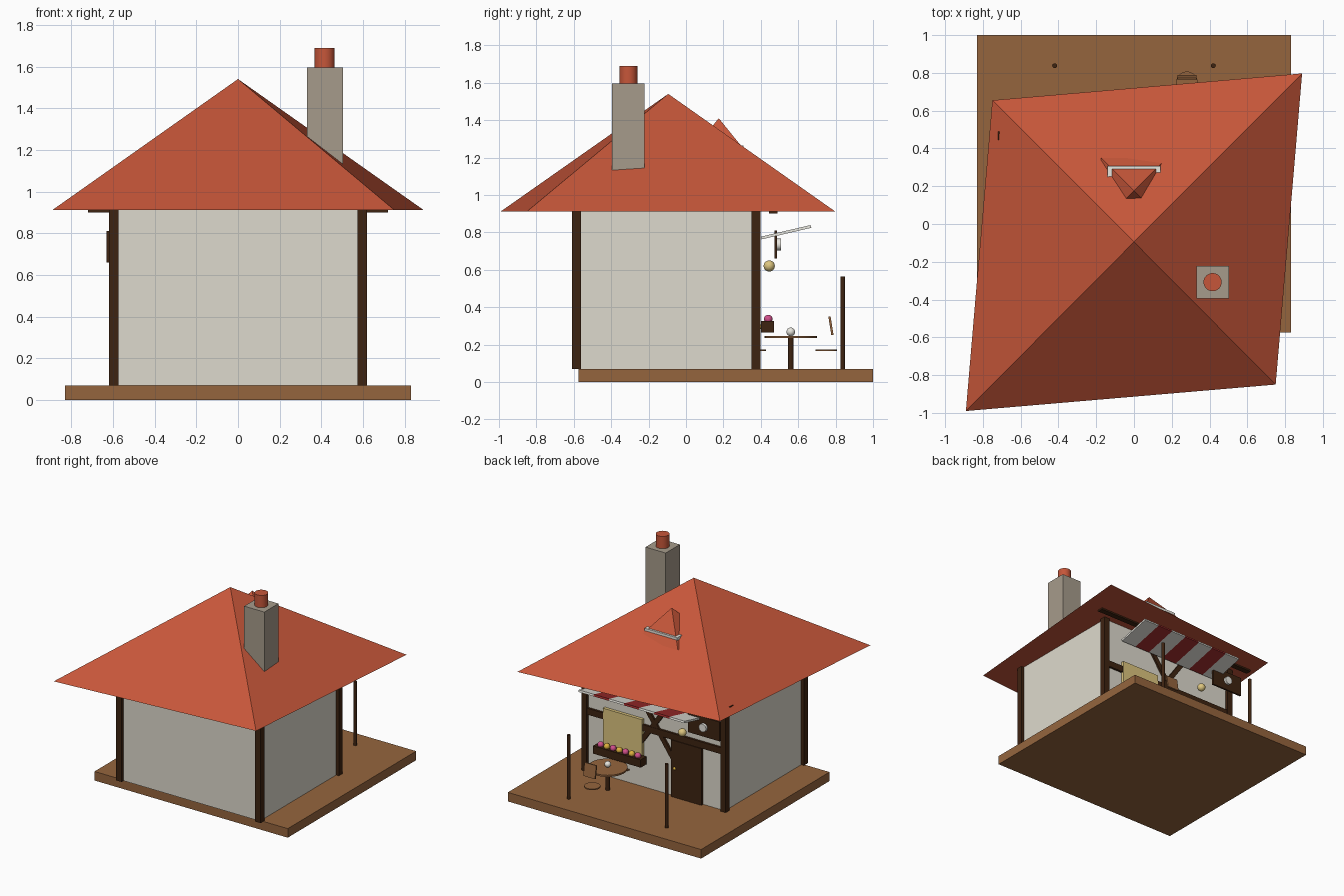
import bpy, math

if "Cube" in bpy.data.objects:
    bpy.data.objects.remove(bpy.data.objects["Cube"])


def material(name, hex_code):
    rgb = [(int(hex_code[i:i + 2], 16) / 255) ** 2.2 for i in (0, 2, 4)]
    m = bpy.data.materials.new(name)
    m.diffuse_color = (*rgb, 1)
    m.use_nodes = True
    m.node_tree.nodes["Principled BSDF"].inputs["Base Color"].default_value = m.diffuse_color
    return m


PLASTER = material("plaster", "DDD9CC")
TIMBER = material("dark_timber", "402818")
WOOD = material("wood", "946540")
TILE = material("roof_tile", "C5573C")
STONE = material("stone", "A59A8A")
WHITE = material("white", "E8E6DE")
RED = material("awning_red", "A03030")
GLOW = material("warm_glass", "DCC47E")
PINK = material("pink_flower", "D0508A")
YELLOW = material("yellow_flower", "DDB040")


def finish(name, mat, smooth=False):
    ob = bpy.context.object
    ob.name = name
    ob.data.materials.append(mat)
    if smooth:
        bpy.ops.object.shade_smooth_by_angle(angle=math.radians(40))
    return ob


def box(name, mat, x, y, z, rot=(0, 0, 0)):
    """Box from (min, max) ranges, turned about its centre."""
    r = (x, y, z)
    bpy.ops.mesh.primitive_cube_add(size=1, location=[(a + b) / 2 for a, b in r], rotation=rot)
    bpy.context.object.scale = [b - a for a, b in r]
    return finish(name, mat)


def cyl(name, mat, x, y, z, radius, rot=(0, 0, 0), sides=32):
    bpy.ops.mesh.primitive_cylinder_add(vertices=sides, radius=radius, depth=z[1] - z[0],
                                        location=(x, y, (z[0] + z[1]) / 2), rotation=rot)
    return finish(name, mat, True)


def ball(name, mat, loc, radius):
    bpy.ops.mesh.primitive_uv_sphere_add(segments=24, ring_count=12, radius=radius, location=loc)
    return finish(name, mat, True)


def pyramid(name, mat, corners, apex):
    me = bpy.data.meshes.new(name)
    me.from_pydata(corners + [apex], [], [(3, 2, 1, 0)] + [(i, (i + 1) % 4, 4) for i in range(4)])
    ob = bpy.data.objects.new(name, me)
    bpy.context.collection.objects.link(ob)
    me.materials.append(mat)


# deck, walls and corner posts
box("deck", WOOD, (-.83, .83), (-.575, 1.0), (0, .07))
box("walls", PLASTER, (-.597, .597), (-.585, .375), (.07, .912))
for sx in (-1, 1):
    for y in (-.585, .375):
        box("corner_post", TIMBER, (sx * .597 - .023, sx * .597 + .023), (y - .024, y + .024), (.07, .912))
    cyl("deck_post", TIMBER, sx * .42, .838, (.07, .565), .013, sides=16)

# skewed hip roof with chimney
pyramid("roof", TILE, [(-.89, -.99, .912), (.75, -.85, .912), (.89, .797, .912), (-.75, .655, .912)],
        (0, -.095, 1.54))
box("chimney", STONE, (.33, .503), (-.395, -.222), (1.0, 1.595))
cyl("chimney_pot", TILE, .416, -.308, (1.59, 1.69), .048)

# dormer
h = .175
pyramid("dormer_roof", TILE, [(-h, 0, 1.194), (h, 0, 1.194), (h, .35, 1.194), (-h, .35, 1.194)],
        (0, .175, 1.41))
box("dormer_sill", WHITE, (-.14, .14), (.15, .308), (1.242, 1.265))

# timber framing on the back wall
box("eaves_beam", TIMBER, (-.72, .72), (.445, .49), (.9, .952))
box("middle_beam", TIMBER, (-.58, .58), (.365, .392), (.51, .56))
for s in (-1, 1):
    box("cross_brace", TIMBER, (-.315, .315), (.365, .39), (.572, .608), (0, s * math.radians(55), 0))

# door, lantern and window
box("door", TIMBER, (-.41, -.15), (.36, .397), (.07, .51))
ball("door_knob", YELLOW, (-.18, .4, .295), .011)
ball("lantern", GLOW, (-.28, .445, .62), .03)
box("window", GLOW, (.1, .435), (.36, .399), (.29, .6))

# flower box
box("flower_box", TIMBER, (.06, .47), (.4, .47), (.265, .325))
for i in range(7):
    ball("flower", (PINK, YELLOW)[i % 2], (.105 + i * .0533, .44, .336), .023)

# striped awning rising outwards
tilt = math.atan2(.063, .27)
for i in range(7):
    x = -.455 + i * .13
    box("awning_stripe", (WHITE, RED)[i % 2], (x, x + .13), (.398, .672), (.793, .808), (tilt, 0, 0))

# hanging sign with a round plate
box("sign_board", TIMBER, (-.63, -.36), (.473, .487), (.66, .81))
cyl("sign_plate", WHITE, -.495, .497, (.725, .745), .031, (math.pi / 2, 0, 0))

# table, cup and two chairs
cyl("table_top", WOOD, .28, .56, (.234, .247), .14)
cyl("table_leg", TIMBER, .28, .56, (.07, .236), .015, sides=16)
ball("cup", WHITE, (.28, .56, .268), .023)
for s in (-1, 1):
    cyl("chair_seat", WOOD, .28, .56 + s * .19, (.165, .174), .057)
    yb = .56 + s * .215
    box("chair_back", WOOD, (.23, .33), (yb - .006, yb + .006), (.25, .35), (s * math.radians(9), 0, 0))
